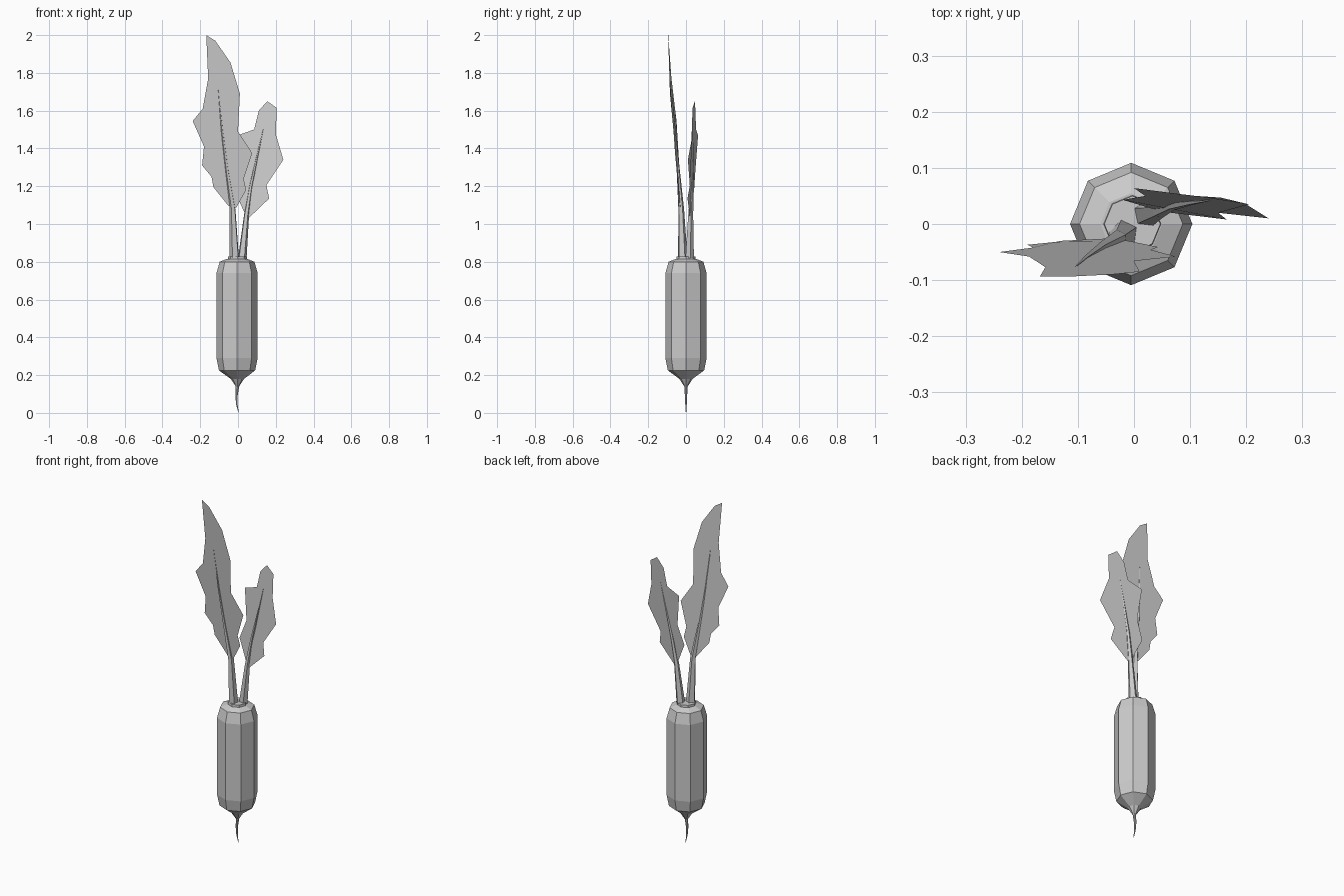
import bpy, math
from mathutils import Vector


def add_mesh(name, verts, faces):
    me = bpy.data.meshes.new(name)
    me.from_pydata(verts, [], faces)
    me.update()
    ob = bpy.data.objects.new(name, me)
    bpy.context.collection.objects.link(ob)
    return ob


def loft(name, rings, sides, turn=0.0):
    """Skin horizontal rings given as (x, y, z, radius), capped at both ends."""
    verts, faces = [], []
    for x, y, z, r in rings:
        for i in range(sides):
            a = turn + math.tau * i / sides
            verts.append((x + r * math.cos(a), y + r * math.sin(a), z))
    for k in range(len(rings) - 1):
        for i in range(sides):
            j = (i + 1) % sides
            a, b = k * sides, (k + 1) * sides
            faces.append((a + i, a + j, b + j, b + i))
    faces.append(tuple(reversed(range(sides))))
    top = (len(rings) - 1) * sides
    faces.append(tuple(range(top, top + sides)))
    return add_mesh(name, verts, faces)


def leaf(name, outline):
    """Single-sheet leaf blade from its jagged outline."""
    return add_mesh(name, [Vector(p) for p in outline], [tuple(range(len(outline)))])


# Root body with curled tail, eight sides
loft("root", [
    (0.003, 0, 0.0, 0.001), (-0.006, 0, 0.045, 0.004), (-0.008, 0, 0.09, 0.006),
    (-0.003, 0, 0.14, 0.009), (-0.003, 0, 0.18, 0.035), (-0.005, 0, 0.225, 0.096),
    (-0.005, 0, 0.29, 0.109), (-0.005, 0, 0.74, 0.109), (-0.005, 0, 0.80, 0.092),
    (-0.005, 0, 0.815, 0.055)], 8)

# Crown where the stalks leave the root
loft("crown", [(-0.003, 0, 0.805, 0.052), (-0.003, 0, 0.828, 0.05)], 8)

# Stalks, running on as the leaf midribs
loft("tall_stalk", [
    (-0.018, -0.018, 0.82, 0.026), (-0.028, -0.026, 1.08, 0.016),
    (-0.058, -0.041, 1.28, 0.009), (-0.085, -0.06, 1.5, 0.005),
    (-0.105, -0.077, 1.72, 0.001)], 5, 0.5)
loft("short_stalk", [
    (0.022, 0.018, 0.82, 0.024), (0.045, 0.024, 1.05, 0.014),
    (0.068, 0.033, 1.2, 0.009), (0.1, 0.038, 1.35, 0.005),
    (0.135, 0.042, 1.51, 0.001)], 5, 0.2)

# Leaf blades
leaf("tall_leaf", [
    (-0.05, -0.026, 1.095), (-0.13, -0.03, 1.195), (-0.14, -0.032, 1.25),
    (-0.19, -0.037, 1.31), (-0.18, -0.042, 1.41), (-0.24, -0.05, 1.545),
    (-0.187, -0.058, 1.61), (-0.158, -0.077, 1.77), (-0.168, -0.094, 2.0),
    (-0.12, -0.094, 1.97), (-0.04, -0.09, 1.855), (0.01, -0.085, 1.69),
    (0.0, -0.066, 1.49), (0.075, -0.058, 1.375), (0.03, -0.046, 1.24),
    (0.043, -0.041, 1.18), (-0.01, -0.03, 1.085)])
leaf("short_leaf", [
    (0.05, 0.022, 1.025), (0.165, 0.008, 1.135), (0.15, 0.02, 1.205),
    (0.24, 0.01, 1.34), (0.2, 0.035, 1.475), (0.205, 0.035, 1.615),
    (0.155, 0.047, 1.65), (0.11, 0.05, 1.6), (0.085, 0.053, 1.5),
    (0.0, 0.064, 1.47), (0.02, 0.05, 1.29), (-0.02, 0.043, 1.18)])
